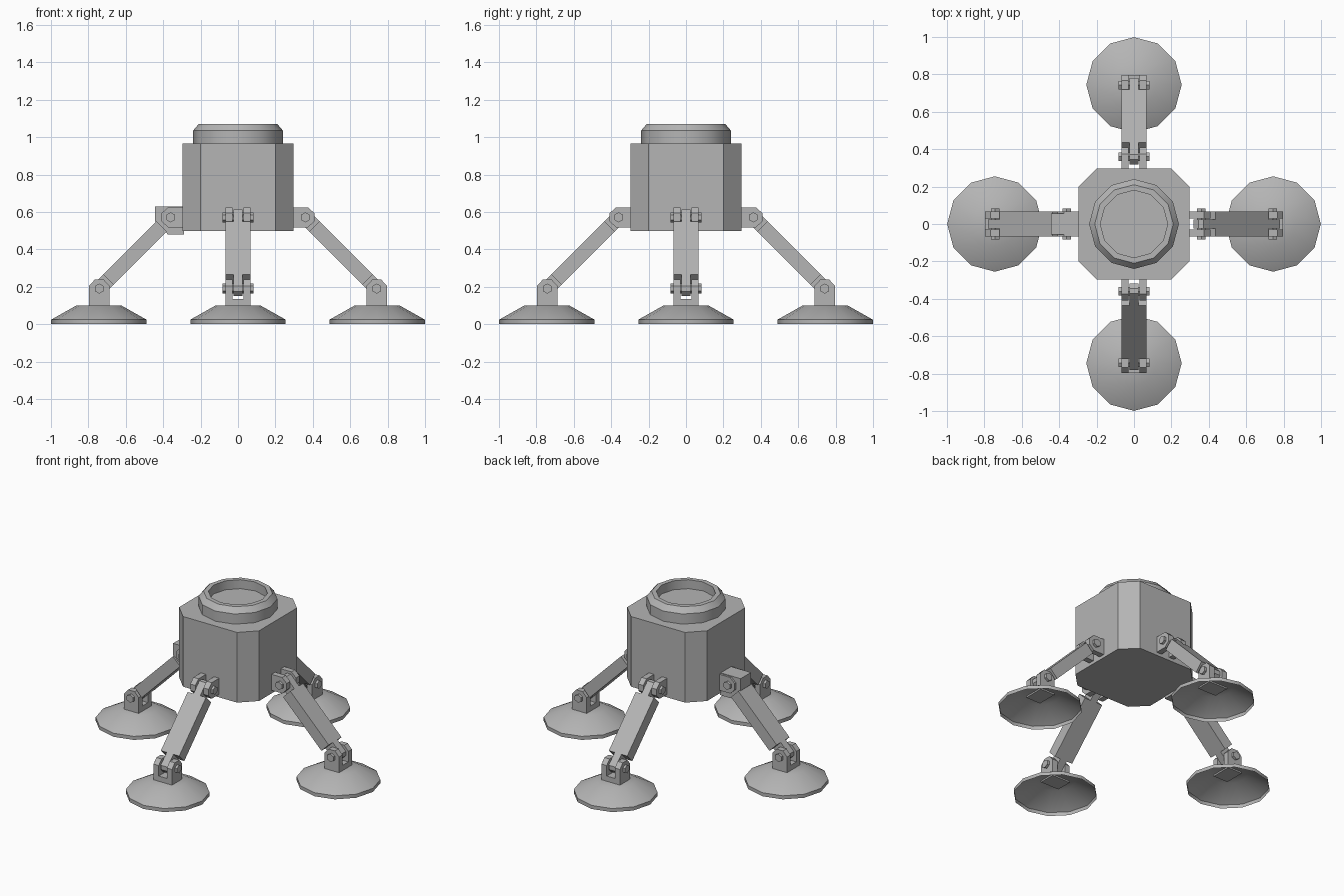
import bpy, bmesh
from math import pi, cos, sin, radians
from mathutils import Matrix

if "Cube" in bpy.data.objects:
    bpy.data.objects.remove(bpy.data.objects["Cube"])

grey = bpy.data.materials.new("dark_grey")
grey.diffuse_color = (0.46, 0.46, 0.46, 1)
grey.use_nodes = True
grey.node_tree.nodes["Principled BSDF"].inputs["Base Color"].default_value = grey.diffuse_color


def finish(name, bm, M, closed=True, smooth=False):
    bmesh.ops.transform(bm, matrix=M, verts=bm.verts)
    if closed:
        bmesh.ops.recalc_face_normals(bm, faces=bm.faces)
    me = bpy.data.meshes.new(name)
    bm.to_mesh(me)
    bm.free()
    me.materials.append(grey)
    if smooth:
        for p in me.polygons:
            p.use_smooth = True
        me.set_sharp_from_angle(angle=radians(35))
    ob = bpy.data.objects.new(name, me)
    bpy.context.collection.objects.link(ob)
    return ob


def add_prism(bm, pts, y0, y1):
    # extrude an x-z outline along y
    a = [bm.verts.new((x, y0, z)) for x, z in pts]
    b = [bm.verts.new((x, y1, z)) for x, z in pts]
    n = len(pts)
    bm.faces.new(a)
    bm.faces.new(b[::-1])
    for i in range(n):
        bm.faces.new((a[i], b[i], b[(i + 1) % n], a[(i + 1) % n]))


def lathe(name, profile, M, n=12):
    # spin a radius-height profile; the last ring is capped
    bm = bmesh.new()
    rings = [[bm.verts.new((r * cos(2 * pi * i / n), r * sin(2 * pi * i / n), z))
              for i in range(n)] for r, z in profile]
    for p, q in zip(rings, rings[1:]):
        for i in range(n):
            j = (i + 1) % n
            bm.faces.new((p[i], p[j], q[j], q[i]))
    bm.faces.new(rings[-1])
    return finish(name, bm, M, False, True)


def hexagon(cx, cz, r):
    return [(cx + r * cos(i * pi / 3 + pi / 6), cz + r * sin(i * pi / 3 + pi / 6)) for i in range(6)]


I = Matrix.Identity(4)

# body: square block with chamfered corners
bm = bmesh.new()
h, c = 0.296, 0.2
add_prism(bm, [(h, c), (c, h), (-c, h), (-h, c), (-h, -c), (-c, -h), (c, -h), (h, -c)], 0.497, 0.967)
finish("body", bm, Matrix(((1, 0, 0, 0), (0, 0, 1, 0), (0, 1, 0, 0), (0, 0, 0, 1))))

# collar ring on top with a recessed floor
lathe("top_collar", [(0.24, 0.965), (0.24, 1.035), (0.21, 1.07), (0.18, 1.07), (0.18, 1.01)], I)

UP, LOW = (0.36, 0.571), (0.742, 0.19)   # hinge centres (radial, z)
GAP, WID = 0.03, 0.068


def make_leg(side, angle):
    M = Matrix.Rotation(angle, 4, 'Z')
    # hollow foot cup
    lathe(side + "_foot", [(0.255, 0), (0.255, 0.024), (0.12, 0.1)],
          M @ Matrix.Translation((0.744, 0, 0)))

    # foot bracket: base plus two lugs
    bm = bmesh.new()
    x = LOW[0]
    add_prism(bm, [(x - 0.054, 0.09), (x + 0.054, 0.09), (x + 0.054, 0.135), (x - 0.054, 0.135)], -GAP, GAP)
    lug = [(x - 0.054, 0.09), (x + 0.054, 0.09), (x + 0.054, 0.205),
           (x + 0.024, 0.238), (x - 0.024, 0.238), (x - 0.054, 0.205)]
    for s in (-1, 1):
        add_prism(bm, lug, s * GAP, s * WID)
    finish(side + "_foot_bracket", bm, M)

    # body bracket: two lugs
    bm = bmesh.new()
    lug = [(0.29, 0.518), (0.375, 0.518), (0.408, 0.55), (0.408, 0.593), (0.375, 0.625), (0.29, 0.625)]
    for s in (-1, 1):
        add_prism(bm, lug, s * GAP, s * WID)
    finish(side + "_body_bracket", bm, M)

    # hinge pins
    bm = bmesh.new()
    for cx, cz in (UP, LOW):
        add_prism(bm, hexagon(cx, cz, 0.027), -0.084, 0.084)
    finish(side + "_hinge_pins", bm, M)

    # strut with a narrow tongue at each end, built along local x
    bm = bmesh.new()
    L = 0.538
    t = 0.038
    add_prism(bm, [(0.068, -t), (L - 0.068, -t), (L - 0.068, t), (0.068, t)], -WID, WID)
    add_prism(bm, [(-0.02, -t), (L + 0.02, -t), (L + 0.04, -0.018), (L + 0.04, 0.018),
                   (L + 0.02, t), (-0.02, t), (-0.04, 0.018), (-0.04, -0.018)], -0.025, 0.025)
    finish(side + "_strut", bm, M @ Matrix.Translation((UP[0], 0, UP[1])) @ Matrix.Rotation(pi / 4, 4, 'Y'))


for k, side in enumerate(("right", "back", "left", "front")):
    make_leg(side, k * pi / 2)

# extra block over the left upper hinge
bm = bmesh.new()
add_prism(bm, [(-0.443, 0.63), (-0.29, 0.63), (-0.29, 0.48), (-0.375, 0.48), (-0.443, 0.55)], -0.055, 0.055)
finish("left_hinge_block", bm, I)
